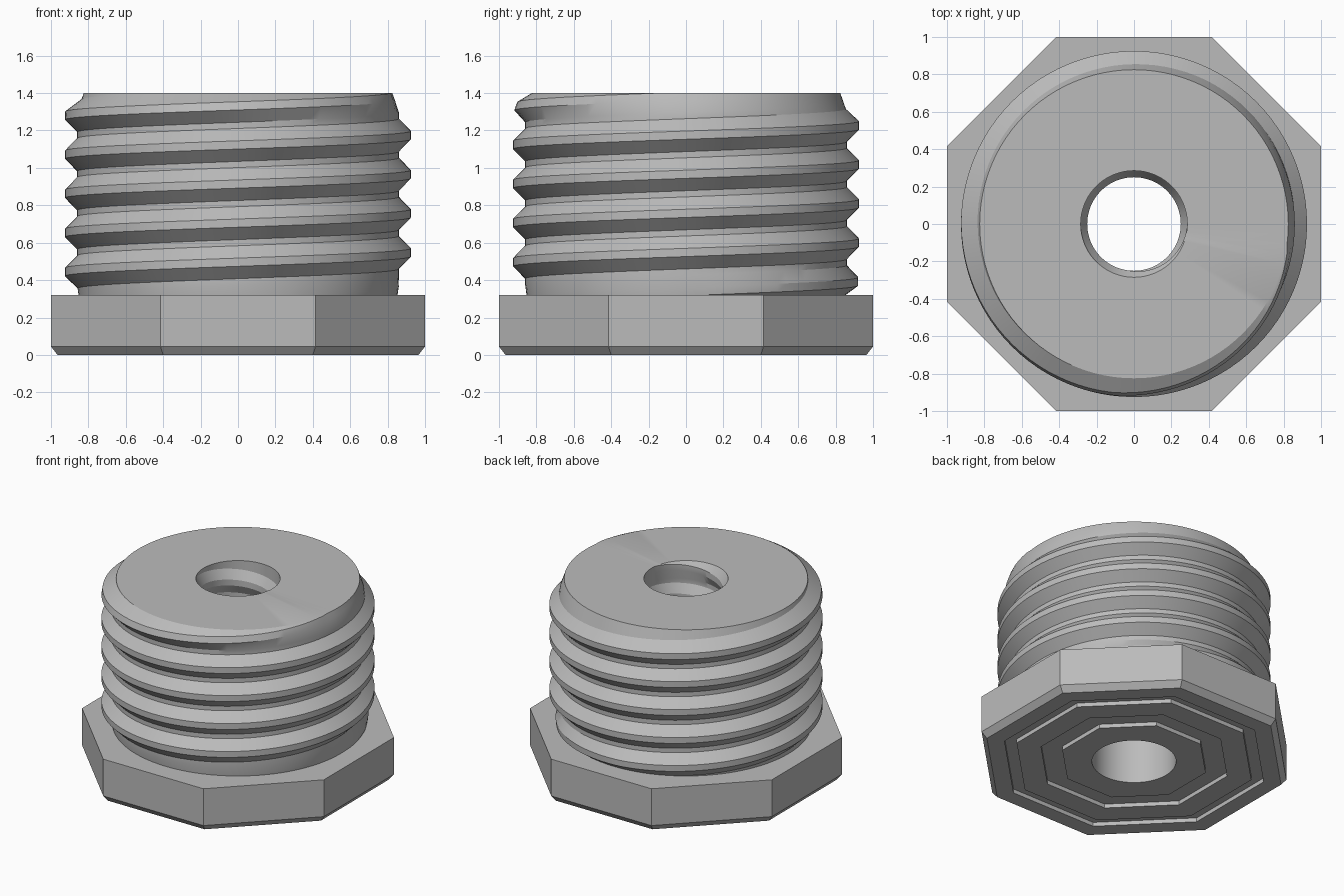
import bpy, bmesh
from math import cos, sin, pi, radians

if "Cube" in bpy.data.objects:
    bpy.data.objects.remove(bpy.data.objects["Cube"], do_unlink=True)

SEG = 96
PITCH = 0.209
TURNS = 5
HEAD_TOP, TOP = 0.32, 1.40
BORE = 0.285

grey = bpy.data.materials.new("plain grey")
grey.use_nodes = True
colour = (0.5, 0.5, 0.5, 1)
grey.diffuse_color = colour
grey.node_tree.nodes["Principled BSDF"].inputs["Base Color"].default_value = colour


def octagon(apothem):
    """Radius function of an octagon with flats facing the axes."""
    def radius(a):
        local = (a + pi / 8) % (pi / 4) - pi / 8
        return apothem / cos(local)
    return radius


def circle(r):
    return lambda a: r


def loft(bm, profile):
    """Skin a list of (radius, z) columns returned for each angle."""
    columns = []
    for i in range(SEG + 1):
        a = 2 * pi * i / SEG
        columns.append([bm.verts.new((r * cos(a), r * sin(a), z)) for r, z in profile(a)])
    for left, right in zip(columns, columns[1:]):
        for j in range(len(left) - 1):
            bm.faces.new((left[j], right[j], right[j + 1], left[j + 1]))


def rings(*pairs):
    return lambda a: [(f(a), z) for f, z in pairs]


def thread(core, height):
    """Right-handed helical thread that fades out at both ends."""
    half_root, half_crest = 0.088, 0.022

    def profile(a):
        points = []
        for k in range(-2, TURNS + 2):
            t = k + a / (2 * pi)
            fade = max(0, min(1, min(t, TURNS - t) / 0.27))
            centre = HEAD_TOP + 0.019 + PITCH * t
            for off, on_crest in ((-half_root, 0), (-half_crest, 1),
                                  (half_crest, 1), (half_root, 0)):
                z = max(HEAD_TOP, min(TOP, centre + off))
                inside = HEAD_TOP < z < TOP
                points.append((core(z) + height * fade * on_crest * inside, z))
        return points
    return profile


def shank_core(z):
    if z > 1.3:
        return 0.86 - 0.35 * (z - 1.3)
    return 0.86 - 0.15 * max(0, 0.37 - z)


def finish(bm, name):
    bmesh.ops.remove_doubles(bm, verts=bm.verts, dist=1e-4)
    bmesh.ops.dissolve_degenerate(bm, edges=bm.edges, dist=1e-5)
    bmesh.ops.recalc_face_normals(bm, faces=bm.faces)
    mesh = bpy.data.meshes.new(name)
    bm.to_mesh(mesh)
    bm.free()
    mesh.materials.append(grey)
    obj = bpy.data.objects.new(name, mesh)
    bpy.context.collection.objects.link(obj)
    bpy.ops.object.select_all(action='DESELECT')
    obj.select_set(True)
    bpy.context.view_layer.objects.active = obj
    bpy.ops.object.shade_smooth_by_angle(angle=radians(25))


# Octagonal head: chamfered lower edge, two grooves underneath, plain bore
bm = bmesh.new()
steps = [(circle(BORE), HEAD_TOP), (octagon(1), HEAD_TOP),
         (octagon(1), 0.045), (octagon(0.965), 0)]
for outer, inner in ((0.85, 0.77), (0.61, 0.47)):
    steps += [(octagon(outer), 0), (octagon(outer), 0.03),
              (octagon(inner), 0.03), (octagon(inner), 0)]
steps += [(circle(BORE), 0), (circle(BORE), HEAD_TOP)]
loft(bm, rings(*steps))
finish(bm, "octagonal_head")

# Shank: outer thread, inner thread and the flat end faces
bm = bmesh.new()
loft(bm, thread(shank_core, 0.065))
loft(bm, thread(circle(BORE), -0.035))
for z in (HEAD_TOP, TOP):
    loft(bm, rings((circle(BORE), z), (circle(shank_core(z)), z)))
finish(bm, "threaded_shank")
